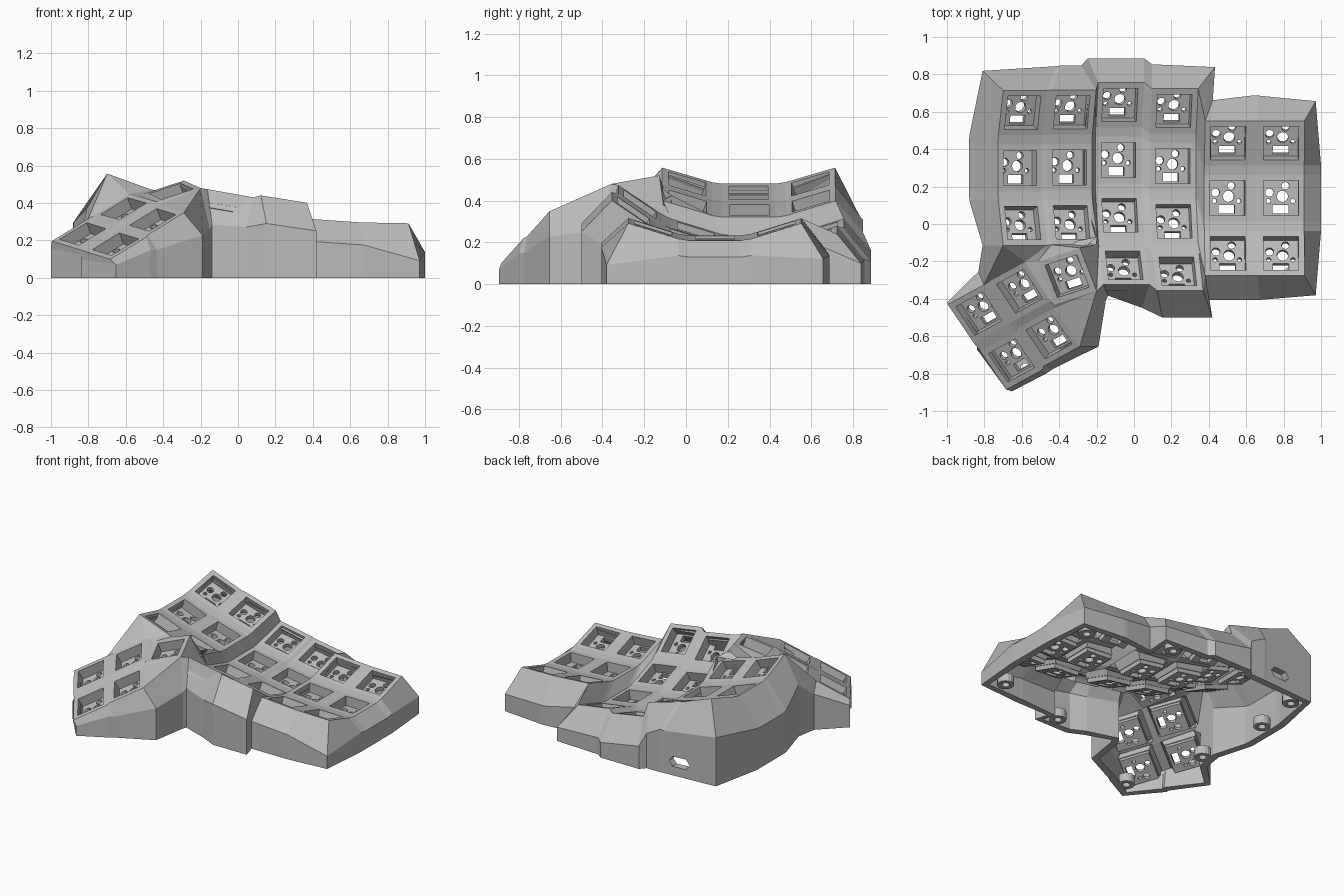
import bpy
import bmesh
from math import sin, cos, tau, radians
from mathutils import Vector, Matrix

if "Cube" in bpy.data.objects:
    bpy.data.objects.remove(bpy.data.objects["Cube"])

grey = bpy.data.materials.new("matte_grey")
grey.use_nodes = True
grey.diffuse_color = (0.5, 0.5, 0.5, 1)
grey.node_tree.nodes["Principled BSDF"].inputs["Base Color"].default_value = grey.diffuse_color

HALF = 0.125      # half a key tile
RADIUS = 0.99     # curvature of each finger column
STEP = radians(17.3)


def add_object(name, mesh, matrix=Matrix()):
    obj = bpy.data.objects.new(name, mesh)
    obj.matrix_world = matrix
    bpy.context.collection.objects.link(obj)
    return obj


def rect(x, y, w, h):
    return [(x - w / 2, y - h / 2), (x + w / 2, y - h / 2),
            (x + w / 2, y + h / 2), (x - w / 2, y + h / 2)]


def disc(x, y, r, n=16):
    return [(x + r * cos(tau * k / n), y + r * sin(tau * k / n)) for k in range(n)]


def plate(name, outlines, top, thick):
    """Flat plate from an outer outline and hole outlines."""
    curve = bpy.data.curves.new(name, "CURVE")
    curve.dimensions = "2D"
    curve.fill_mode = "BOTH"
    curve.extrude = thick / 2
    for pts in outlines:
        spline = curve.splines.new("POLY")
        spline.points.add(len(pts) - 1)
        for p, (x, y) in zip(spline.points, pts):
            p.co = (x, y, 0, 1)
        spline.use_cyclic_u = True
    temp = add_object(name, curve)
    bpy.context.view_layer.update()
    deps = bpy.context.evaluated_depsgraph_get()
    mesh = bpy.data.meshes.new_from_object(temp.evaluated_get(deps))
    bpy.data.objects.remove(temp)
    mesh.transform(Matrix.Translation((0, 0, top - thick / 2)))
    mesh.polygons.foreach_set("use_smooth", [False] * len(mesh.polygons))
    mesh.materials.clear()
    mesh.materials.append(grey)
    return mesh


def frame(c, u, v):
    """Key matrix from a centre, a sideways and a rearward direction."""
    u = Vector(u).normalized()
    n = u.cross(Vector(v)).normalized()
    m = Matrix((u, n.cross(u), n)).transposed().to_4x4()
    m.translation = c
    return m


# Key positions: finger columns as x, y, z, sideways slope in degrees
columns = [(-0.61, 0.30, 0.438, 20), (-0.345, 0.303, 0.355, 16),
           (-0.083, 0.342, 0.21, 10), (0.207, 0.31, 0.178, 9),
           (0.50, 0.138, 0.225, 4), (0.785, 0.138, 0.212, 1)]
keys = {}
for col, (x, y, z, slope) in enumerate(columns):
    s = radians(slope)
    up = Vector((sin(s), 0, cos(s)))
    back = Vector((0, 1, 0))
    for row in range(4 if col in (2, 3) else 3):
        t = STEP * (1 - row)
        c = Vector((x, y, z)) + back * RADIUS * sin(t) + up * RADIUS * (1 - cos(t))
        keys[col, row] = frame(c, (cos(s), 0, -sin(s)), back * cos(t) + up * sin(t))

# Thumb keys: three along the back, two in front
side, rear = (0.22, 0.12, 0.135), (-0.16, 0.24, 0.05)
thumbs = {1: (-0.83, -0.48, 0.235), 4: (-0.655, -0.73, 0.18), 5: (-0.455, -0.605, 0.31)}
for k, c in thumbs.items():
    keys["T", k] = frame(c, side, rear)
keys["T", 2] = frame((-0.612, -0.36, 0.37), side, (-0.14, 0.245, 0.05))
keys["T", 3] = frame((-0.358, -0.28, 0.463), (0.26, 0.085, 0.085), (-0.07, 0.25, 0.05))

# Key sockets: square frame with tapered skirt over a perforated floor
frame_mesh = plate("key_frame", [rect(0, 0, 0.25, 0.25), rect(0, 0, 0.187, 0.187)], 0, 0.07)
for vert in frame_mesh.vertices:
    if vert.co.z < -0.03 and abs(vert.co.x) > 0.11:
        vert.co.xy *= 0.84
floor_mesh = plate("key_floor", [
    rect(0, 0, 0.2, 0.2), rect(0, -0.06, 0.085, 0.045),
    disc(0.01, 0.01, 0.03), disc(-0.06, 0.03, 0.022), disc(0.025, 0.066, 0.02),
    disc(0.065, -0.015, 0.012), disc(-0.065, -0.015, 0.012)], -0.068, 0.03)
for (a, b), m in keys.items():
    label = f"thumb_{b}" if a == "T" else f"column_{a + 1}_row_{b + 1}"
    add_object("key_frame_" + label, frame_mesh, m)
    add_object("key_floor_" + label, floor_mesh, m)

# Shell corner points, named by grid place or by thumb key and letter
bm = bmesh.new()
P = {}
for (a, b), m in keys.items():
    for letter, i, j in (("a", 0, 0), ("b", 1, 0), ("c", 1, 1), ("d", 0, 1)):
        co = m @ Vector((HALF * (2 * i - 1), HALF * (1 - 2 * j), 0))
        name = f"{b}{letter}" if a == "T" else (2 * a + i, 2 * b + j)
        P[name] = bm.verts.new(co)


def face(*names):
    bm.faces.new([P[n] for n in names])


# Webbing between the finger keys
for i in range(11):
    for j in range(7):
        quad = [(i, j), (i, j + 1), (i + 1, j + 1), (i + 1, j)]
        if (i % 2 or j % 2) and all(q in P for q in quad):
            face(*quad)
face((7, 5), (7, 6), (8, 5))
face((7, 6), (7, 7), (8, 5))

# Webbing between the thumb keys
for names in ("1b 1c 2d 2a", "2b 2c 3d 3a", "1d 4a 4b 1c", "2d 5a 5b 2c",
              "4b 4c 5d 5a", "1c 4b 5a 2d", "2c 5b 3d", "3d 5b 3c", "3c 5b 5c"):
    face(*names.split())

# Webbing joining thumb and finger keys
for names in (((0, 5), "1b", "2a"), ((0, 5), "2a", "2b"), ((0, 5), "2b", (1, 5)),
              ((1, 5), "2b", "3a"), ((1, 5), "3a", (2, 5)), ((2, 5), "3a", "3b"),
              ((2, 5), "3b", (3, 5)), ((3, 5), "3b", (4, 5)), ((4, 5), "3b", (4, 6)),
              ((4, 6), "3b", "3c"), ((4, 6), "3c", (4, 7))):
    face(*names)

# Wall path: point, outward shift in x and y, drop to the fold
path = [((0, j), -0.11 if j == 5 else -0.155, 0, 0.19) for j in range(5, 0, -1)]
path += [((0, 0), -0.11, 0.105, 0.21), ((1, 0), 0.05, 0.13, 0.17), ((2, 0), 0.05, 0.13, 0.16),
         ((3, 0), -0.08, 0.13, 0.15), ((4, 0), -0.055, 0.13, 0.15)]
path += [((i, 0), 0, 0.13, 0.16) for i in (5, 6)]
path += [((7, 0), 0.09, 0.115, 0.14), ((8, 0), 0.04, 0.11, 0.14)]
path += [((9, 0), 0, 0.135, 0.16), ((10, 0), 0, 0.135, 0.16), ((11, 0), 0.06, 0.105, 0.17)]
path += [((11, j), 0.09, 0, 0.08) for j in range(1, 5)]
path += [((11, 5), 0.06, -0.105, 0.2)]
path += [((i, 5), 0.01, -0.13, 0.12) for i in (10, 9, 8)]
path += [((7, 7), 0.05, -0.145, 0.15), ((6, 7), 0.03, -0.145, 0.15),
         ((5, 7), -0.04, -0.125, 0.16), ((4, 7), 0.025, -0.06, 0.19)]
path += [("3c", 0.05, -0.05, 0.22), ("5c", 0.1, 0, 0.12), ("5d", 0.05, -0.015, 0.08),
         ("4c", 0.02, -0.02, 0.07), ("4d", 0.03, -0.01, 0.03), ("4a", -0.02, 0.01, 0.04),
         ("1d", 0.02, -0.015, 0.03), ("1a", -0.005, 0.01, 0.04), ("1b", -0.03, 0.07, 0.06)]
rings = []
for name, dx, dy, drop in path:
    top = P[name]
    fold = bm.verts.new(top.co + Vector((dx, dy, -drop)))
    ground = bm.verts.new((fold.co.x, fold.co.y, 0))
    rings.append((name, top, fold, ground))

for (name, t0, f0, g0), (_, t1, f1, g1) in zip(rings, rings[1:] + rings[:1]):
    bm.faces.new((t0, t1, f1, f0))
    if name != (0, 0):
        bm.faces.new((f0, f1, g1, g0))
        continue
    # Cable slot in the rear wall
    along = (g1.co - g0.co).normalized()
    mid = g0.co.lerp(g1.co, 0.7) + Vector((0, 0, 0.1))
    slot = [(-0.05, 0.036), (0, 0.036), (0.05, 0.036), (0.077, 0),
            (0.05, -0.036), (0, -0.036), (-0.05, -0.036), (-0.077, 0)]
    ring = [bm.verts.new(mid + along * a + Vector((0, 0, h))) for a, h in slot]
    corners = [f0, f1, g1, g0]
    for k in range(4):
        bm.faces.new((corners[k], corners[(k + 1) % 4], ring[(2 * k + 2) % 8],
                      ring[2 * k + 1], ring[2 * k]))

bmesh.ops.recalc_face_normals(bm, faces=bm.faces)
if sum(f.normal.z * f.calc_area() for f in bm.faces) < 0:
    bmesh.ops.reverse_faces(bm, faces=bm.faces)
shell_mesh = bpy.data.meshes.new("case_shell")
bm.to_mesh(shell_mesh)
bm.free()
shell_mesh.materials.append(grey)
shell = add_object("case_shell", shell_mesh)
solid = shell.modifiers.new("thickness", "SOLIDIFY")
solid.thickness = 0.05
solid.offset = -1

# Screw bosses inside the base
boss_mesh = plate("screw_boss", [disc(0, 0, 0.055), disc(0, 0, 0.025)], 0.06, 0.06)
for x, y in ((-0.72, 0.72), (-0.77, 0.37), (-0.73, -0.18), (0.3, 0.75), (0.87, 0.56),
             (0.85, -0.28), (0.3, -0.41), (-0.58, -0.77)):
    add_object("screw_boss", boss_mesh, Matrix.Translation((x, y, 0)))
